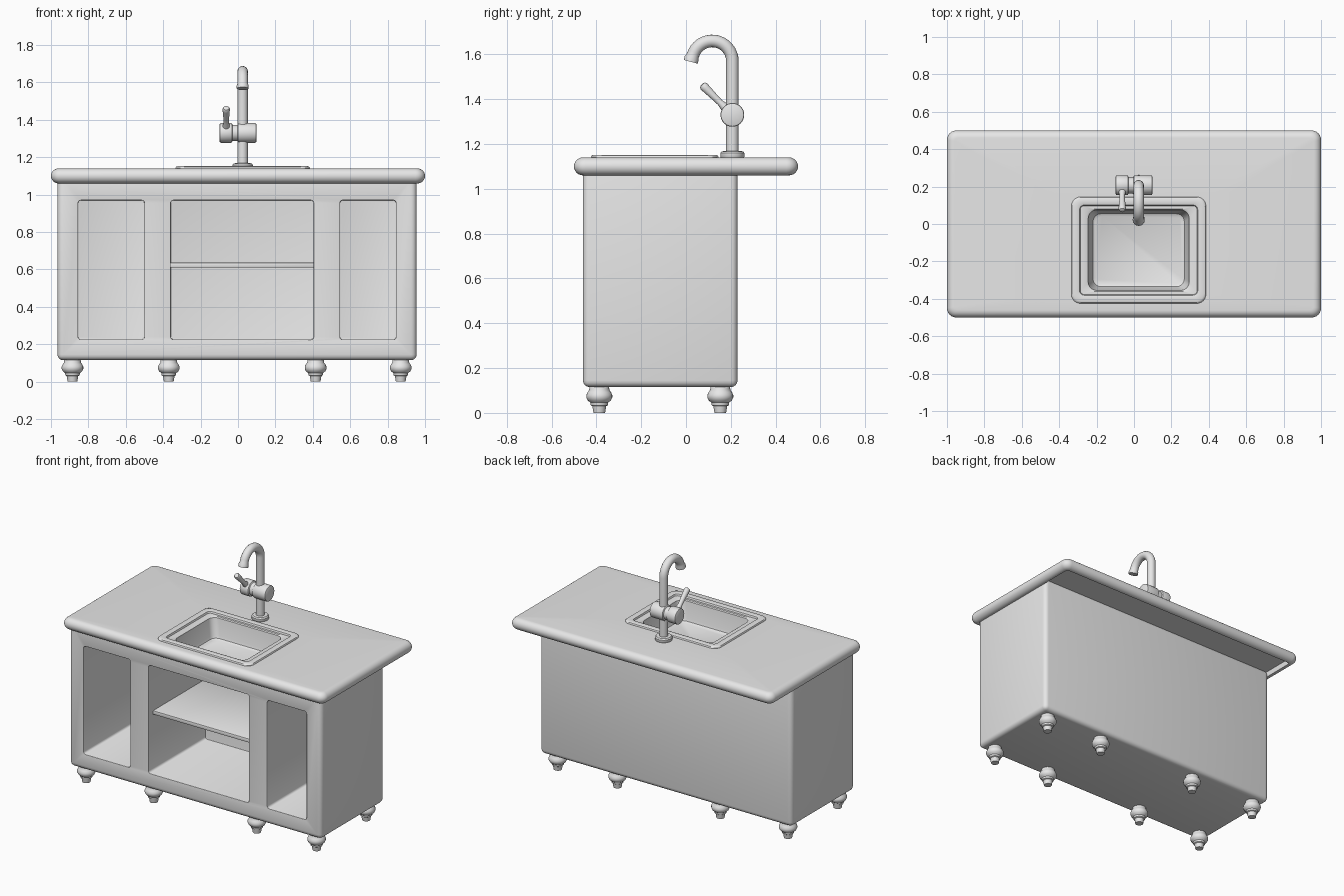
import bpy, bmesh, math
from mathutils import Vector

cube = bpy.data.objects.get("Cube")
if cube:
    bpy.data.objects.remove(cube, do_unlink=True)

grey = bpy.data.materials.new("light grey")
grey.use_nodes = True
grey.diffuse_color = (0.8, 0.8, 0.8, 1)
grey.node_tree.nodes["Principled BSDF"].inputs["Base Color"].default_value = (0.8, 0.8, 0.8, 1)


def add(name, bm):
    bmesh.ops.recalc_face_normals(bm, faces=bm.faces)
    mesh = bpy.data.meshes.new(name)
    bm.to_mesh(mesh)
    bm.free()
    mesh.materials.append(grey)
    ob = bpy.data.objects.new(name, mesh)
    bpy.context.collection.objects.link(ob)
    return ob


def select(ob):
    bpy.ops.object.select_all(action='DESELECT')
    ob.select_set(True)
    bpy.context.view_layer.objects.active = ob


def smooth(ob, angle=35):
    select(ob)
    bpy.ops.object.shade_smooth_by_angle(angle=math.radians(angle))
    return ob


def box(name, x0, x1, y0, y1, z0, z1, bevel=0.0, segments=4, along_y=False):
    bm = bmesh.new()
    bmesh.ops.create_cube(bm, size=1)
    for v in bm.verts:
        v.co = ((x0 + x1) / 2 + v.co.x * (x1 - x0),
                (y0 + y1) / 2 + v.co.y * (y1 - y0),
                (z0 + z1) / 2 + v.co.z * (z1 - z0))
    if bevel:
        edges = [e for e in bm.edges if not along_y
                 or abs(e.verts[0].co.y - e.verts[1].co.y) > 0.01]
        bmesh.ops.bevel(bm, geom=edges, offset=bevel, segments=segments,
                        profile=0.5, affect='EDGES')
    return add(name, bm)


def skin(bm, loops, closed=False, cap_start=False, cap_end=False):
    rings = [[bm.verts.new(p) for p in loop] for loop in loops]
    pairs = list(zip(rings, rings[1:]))
    if closed:
        pairs.append((rings[-1], rings[0]))
    for a, b in pairs:
        for i in range(len(a)):
            j = (i + 1) % len(a)
            bm.faces.new((a[i], a[j], b[j], b[i]))
    if cap_start:
        bm.faces.new(rings[0])
    if cap_end:
        bm.faces.new(rings[-1])


def rounded_rect(cx, cy, hx, hy, r, z, steps=6):
    corners = [(1, 1), (-1, 1), (-1, -1), (1, -1)]
    points = []
    for k, (sx, sy) in enumerate(corners):
        for i in range(steps + 1):
            a = math.pi / 2 * (k + i / steps)
            points.append((cx + sx * (hx - r) + r * math.cos(a),
                           cy + sy * (hy - r) + r * math.sin(a), z))
    return points


def lathe(name, profile, origin, axis=(0, 0, 1), sides=32):
    turn = Vector((0, 0, 1)).rotation_difference(Vector(axis))
    loops = []
    for r, h in profile:
        ring = [2 * math.pi * i / sides for i in range(sides)]
        loops.append([Vector(origin) + turn @ Vector((r * math.cos(a), r * math.sin(a), h))
                      for a in ring])
    bm = bmesh.new()
    skin(bm, loops, cap_start=True, cap_end=True)
    return smooth(add(name, bm))


# cabinet body with three open compartments and a pocket for the basin
cabinet = box("cabinet", -0.965, 0.955, -0.46, 0.23, 0.115, 1.105, 0.03)


def cut(cutter):
    mod = cabinet.modifiers.new("cut", 'BOOLEAN')
    mod.object = cutter
    mod.operation = 'DIFFERENCE'
    mod.solver = 'EXACT'
    cutter.hide_render = True


cutters = []
for x0, x1 in ((-0.855, -0.5), (-0.36, 0.405), (0.545, 0.845)):
    cutters.append(box("compartment_cutter", x0, x1, -0.6, 0.16, 0.225, 0.97, 0.015, 3, True))
    cut(cutters[-1])
lip = cabinet.modifiers.new("lip", 'BEVEL')
lip.width = 0.008
lip.segments = 3
lip.limit_method = 'ANGLE'
lip.angle_limit = math.radians(50)
cutters.append(box("basin_cutter", -0.3, 0.35, -0.41, 0.13, 0.984, 1.3))
cut(cutters[-1])
select(cabinet)
bpy.ops.object.convert(target='MESH')
for c in cutters:
    bpy.data.objects.remove(c, do_unlink=True)
smooth(cabinet)

# middle shelf
smooth(box("shelf", -0.365, 0.41, -0.41, 0.165, 0.61, 0.637, 0.005, 2))

# countertop: rounded edge, hollow underside, opening for the sink
SX, SY, HX, HY = 0.025, -0.14, 0.36, 0.285
EDGE, MID = 0.04, 1.1
loops = [rounded_rect(SX, SY, HX - 0.02, HY - 0.02, 0.04, z) for z in (1.1, 1.14)]
for i in range(13):
    a = math.pi * (0.5 - i / 12)
    inset = EDGE * (1 - math.cos(a))
    loops.append(rounded_rect(0, 0, 1 - inset, 0.5 - inset, 0.05 - inset * 0.8,
                              MID + EDGE * math.sin(a)))
loops.append(rounded_rect(0, 0, 0.955, 0.455, 0.015, 1.062))
loops.append(rounded_rect(0, 0, 0.955, 0.455, 0.015, 1.1))
bm = bmesh.new()
skin(bm, loops, closed=True)
smooth(add("countertop", bm))

# sink: raised rim, step and sunken basin, as (x inset, y inset, z, radius)
sections = [(0, 0, 1.13, 0.05), (0, 0, 1.143, 0.05), (0.004, 0.004, 1.149, 0.047),
            (0.012, 0.012, 1.152, 0.04), (0.036, 0.036, 1.152, 0.03),
            (0.044, 0.044, 1.149, 0.025), (0.048, 0.048, 1.138, 0.02),
            (0.082, 0.064, 1.138, 0.04), (0.09, 0.07, 1.132, 0.045),
            (0.11, 0.085, 1.02, 0.045), (0.116, 0.09, 1.004, 0.042),
            (0.13, 0.103, 0.996, 0.035)]
bm = bmesh.new()
skin(bm, [rounded_rect(SX, SY, HX - dx, HY - dy, r, z) for dx, dy, z, r in sections],
     cap_end=True)
sink = add("sink", bm)
if sink.data.polygons[-1].normal.z < 0:
    sink.data.flip_normals()
smooth(sink)

# turned feet in two rows
foot = [(0.026, 0), (0.031, 0.03), (0.038, 0.034), (0.04, 0.046), (0.052, 0.056),
        (0.058, 0.068), (0.058, 0.08), (0.052, 0.093), (0.045, 0.102), (0.043, 0.13)]
for x in (-0.885, -0.37, 0.415, 0.87):
    for row, y in (("front", -0.387), ("back", 0.153)):
        lathe(row + "_foot", foot, (x, y, 0), sides=24)

# tap: flange, curved spout, valve body and lever
TX, TY = 0.025, 0.207
lathe("tap_flange", [(0.05, 0), (0.054, 0.006), (0.054, 0.022), (0.048, 0.03), (0.03, 0.032)],
      (TX, TY, 1.137))

path = [(TY, 1.15), (TY, 1.35)]
for i in range(17):
    a = math.radians(165 * i / 16)
    path.append((TY - 0.09 + 0.09 * math.cos(a), 1.57 + 0.09 * math.sin(a)))
path += [(0.025, 1.582), (0.021, 1.567)]
curve = bpy.data.curves.new("tap_spout", 'CURVE')
curve.dimensions = '3D'
curve.bevel_depth = 0.028
curve.bevel_resolution = 6
curve.use_fill_caps = True
spline = curve.splines.new('POLY')
spline.points.add(len(path) - 1)
for p, (y, z) in zip(spline.points, path):
    p.co = (TX, y, z, 1)
for p in spline.points[-2:]:
    p.radius = 1.15
curve.materials.append(grey)
spout = bpy.data.objects.new("tap_spout", curve)
bpy.context.collection.objects.link(spout)
select(spout)
bpy.ops.object.convert(target='MESH')
smooth(bpy.context.object, 50)

R = 0.053
lathe("tap_valve", [(R - 0.008, 0), (R - 0.002, 0.003), (R, 0.01), (R, 0.06), (R - 0.002, 0.066),
                    (R - 0.01, 0.07), (R - 0.01, 0.095), (R - 0.002, 0.099), (R, 0.105),
                    (R, 0.188), (R - 0.002, 0.195), (R - 0.008, 0.198)],
      (-0.099, TY, 1.33), (1, 0, 0))
lathe("tap_lever", [(0.02, 0), (0.019, 0.035), (0.014, 0.06), (0.015, 0.09), (0.019, 0.15),
                    (0.019, 0.165), (0.015, 0.172), (0.008, 0.175)],
      (-0.063, 0.195, 1.342), Vector((0, -1, 1)).normalized())
